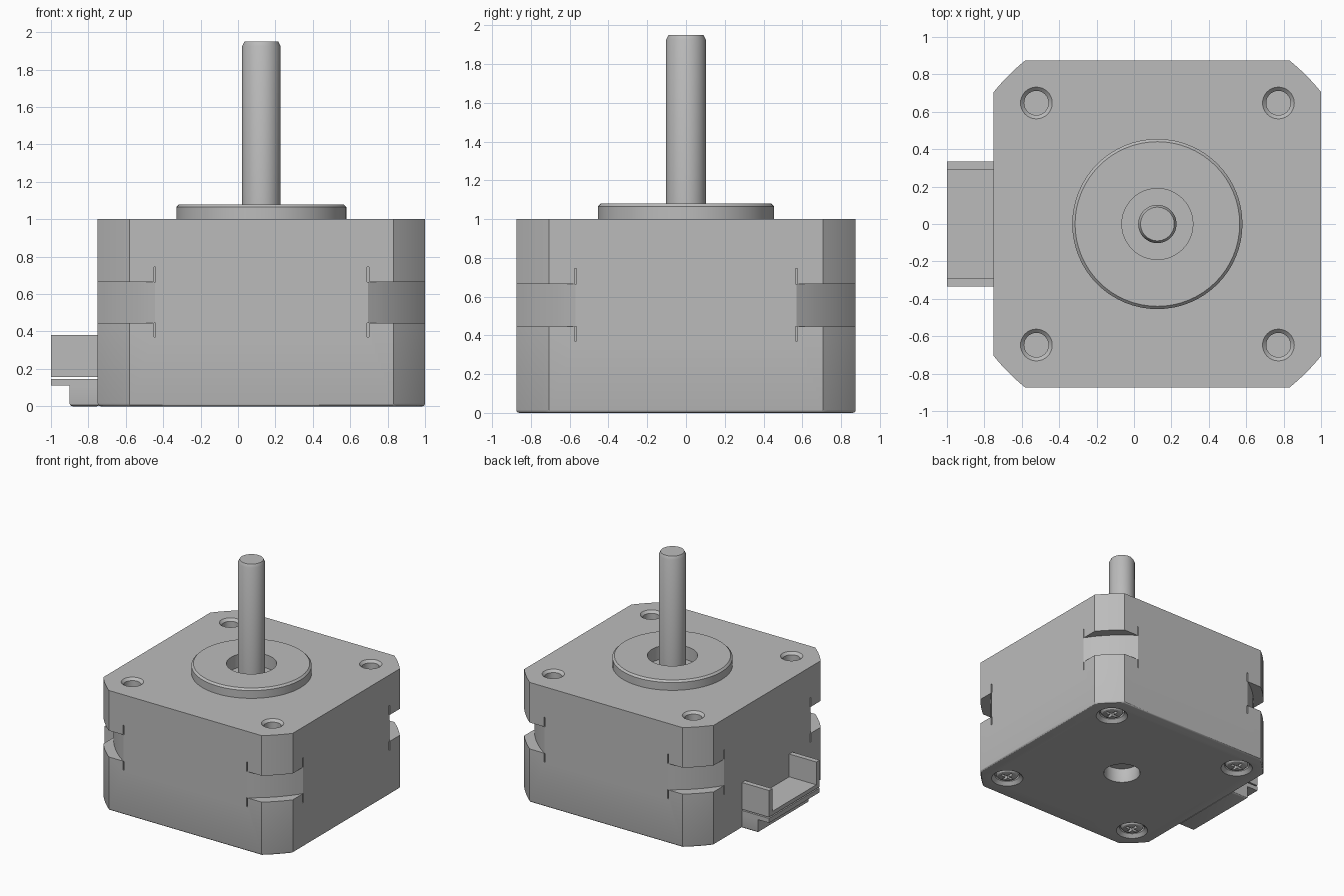
import bpy, bmesh, math
from mathutils import Matrix, Vector

if "Cube" in bpy.data.objects:
    bpy.data.objects.remove(bpy.data.objects["Cube"], do_unlink=True)

CX = 0.125      # motor axis
HALF = 0.875    # half width of the square body
HOLE = 0.647    # screw offset from the axis
SLOT = 0.57     # slot offset from the axis
CORNERS = [(sx, sy) for sx in (-1, 1) for sy in (-1, 1)]

grey = bpy.data.materials.new("light_grey_metal")
grey.use_nodes = True
colour = (0.5, 0.5, 0.5, 1)
grey.diffuse_color = colour
grey.node_tree.nodes["Principled BSDF"].inputs["Base Color"].default_value = colour


def finish(name, bm):
    bmesh.ops.recalc_face_normals(bm, faces=bm.faces)
    mesh = bpy.data.meshes.new(name)
    bm.to_mesh(mesh)
    bm.free()
    mesh.materials.append(grey)
    obj = bpy.data.objects.new(name, mesh)
    bpy.context.collection.objects.link(obj)
    return obj


def select(obj):
    bpy.ops.object.select_all(action='DESELECT')
    obj.select_set(True)
    bpy.context.view_layer.objects.active = obj


def smooth(obj):
    select(obj)
    bpy.ops.object.shade_smooth_by_angle(angle=math.radians(30))


def box(bm, x0, x1, y0, y1, z0, z1):
    size = (x1 - x0, y1 - y0, z1 - z0)
    mid = Vector(((x0 + x1) / 2, (y0 + y1) / 2, (z0 + z1) / 2))
    bmesh.ops.create_cube(bm, size=1, matrix=Matrix.Translation(mid) @ Matrix.Diagonal((*size, 1)))


def lathe(bm, profile, x=CX, y=0, n=48):
    """Solid of revolution; the profile is closed with flat end caps."""
    rings = [[bm.verts.new((x + r * math.cos(math.tau * i / n),
                            y + r * math.sin(math.tau * i / n), z)) for i in range(n)]
             for r, z in profile]
    for a, b in zip(rings, rings[1:]):
        for i in range(n):
            j = (i + 1) % n
            bm.faces.new((a[i], a[j], b[j], b[i]))
    bm.faces.new(rings[0][::-1])
    bm.faces.new(rings[-1])


def prism(bm, radius, z0, z1, steps=8):
    """Square block whose corners are trimmed by a circle of given radius."""
    start = math.acos(HALF / radius)
    sweep = math.pi / 2 - 2 * start
    ring = []
    for q in range(4):
        for i in range(steps + 1):
            a = q * math.pi / 2 + start + sweep * i / steps
            ring.append(bm.verts.new((CX + radius * math.cos(a), radius * math.sin(a), z0)))
    face = bm.faces.new(ring)
    top = bmesh.ops.extrude_face_region(bm, geom=[face])["geom"]
    bmesh.ops.translate(bm, vec=(0, 0, z1 - z0), verts=[v for v in top if isinstance(v, bmesh.types.BMVert)])


def round_bottom(bm):
    bmesh.ops.recalc_face_normals(bm, faces=bm.faces)
    edges = [e for e in bm.edges if all(v.co.z < 0.001 for v in e.verts)]
    bmesh.ops.bevel(bm, geom=edges, offset=0.015, segments=3, profile=0.5, affect='EDGES')


def cut(obj, build):
    """Subtract the solids added by build(bm), then drop the cutter."""
    bm = bmesh.new()
    build(bm)
    cutter = finish("cutter", bm)
    cutter.hide_render = True
    mod = obj.modifiers.new("cut", 'BOOLEAN')
    mod.object, mod.operation, mod.solver = cutter, 'DIFFERENCE', 'EXACT'
    select(obj)
    bpy.ops.object.modifier_apply(modifier=mod.name)
    bpy.data.objects.remove(cutter, do_unlink=True)


# Thin vertical slots beside each corner, on all four sides
def slots(bm):
    w, d = 0.005, 0.04
    for sx, sy in CORNERS:
        x, y = CX + sx * SLOT, sy * SLOT
        ys = sorted((sy * (HALF - d), sy * (HALF + d)))
        xs = sorted((CX + sx * (HALF - d), CX + sx * (HALF + d)))
        box(bm, x - w, x + w, *ys, 0.37, 0.745)
        box(bm, *xs, y - w, y + w, 0.37, 0.745)


def top_holes(bm):
    for sx, sy in CORNERS:
        lathe(bm, [(0.065, 0.85), (0.065, 0.98), (0.095, 1.01)], CX + sx * HOLE, sy * HOLE, 32)


def bottom_holes(bm):
    for sx, sy in CORNERS:
        lathe(bm, [(0.13, -0.005), (0.098, 0.027), (0.098, 0.08)], CX + sx * HOLE, sy * HOLE, 32)
    lathe(bm, [(0.15, -0.01), (0.14, 0.01), (0.14, 0.12)])


def bearing_hole(bm):
    lathe(bm, [(0.19, 0.97), (0.19, 1.2)])


# Upper housing
bm = bmesh.new()
prism(bm, 1.124, 0.665, 1.0)
upper = finish("upper_housing", bm)
for build in (slots, top_holes, bearing_hole):
    cut(upper, build)
smooth(upper)

# Laminated core, recessed at the corners
bm = bmesh.new()
prism(bm, 1.044, 0.445, 0.665)
smooth(finish("stator_core", bm))

# Lower housing
bm = bmesh.new()
prism(bm, 1.124, 0, 0.445)
round_bottom(bm)
lower = finish("lower_housing", bm)
for build in (slots, bottom_holes):
    cut(lower, build)
smooth(lower)

# Pilot ring around the shaft
bm = bmesh.new()
lathe(bm, [(0.455, 1.0), (0.455, 1.065), (0.44, 1.08)], n=64)
ring = finish("pilot_ring", bm)
cut(ring, bearing_hole)
smooth(ring)

# Shaft with a chamfered tip
bm = bmesh.new()
lathe(bm, [(0.1025, 0.96), (0.1025, 1.925), (0.09, 1.95)])
smooth(finish("shaft", bm))

# Cross-head screws under the base
for k, (sx, sy) in enumerate(CORNERS):
    x, y = CX + sx * HOLE, sy * HOLE
    bm = bmesh.new()
    lathe(bm, [(0.09, 0.08), (0.09, 0.035), (0.075, 0.018), (0.045, 0.01)], x, y, 32)
    screw = finish(f"base_screw_{k + 1}", bm)
    for a, b in ((0.055, 0.011), (0.011, 0.055)):
        cut(screw, lambda bm: box(bm, x - a, x + a, y - b, y + b, 0, 0.05))
    smooth(screw)

# Connector support tab
bm = bmesh.new()
box(bm, -0.9, -0.74, -0.333, 0.333, 0, 0.11)
round_bottom(bm)
smooth(finish("connector_tab", bm))

# Connector circuit plate
bm = bmesh.new()
box(bm, -1.0, -0.74, -0.333, 0.333, 0.11, 0.147)
finish("connector_plate", bm)

# Open connector tray with two side walls
bm = bmesh.new()
box(bm, -1.0, -0.74, -0.333, 0.333, 0.157, 0.38)
tray = finish("connector_tray", bm)
cut(tray, lambda bm: box(bm, -1.1, -0.7, -0.29, 0.29, 0.19, 0.5))
